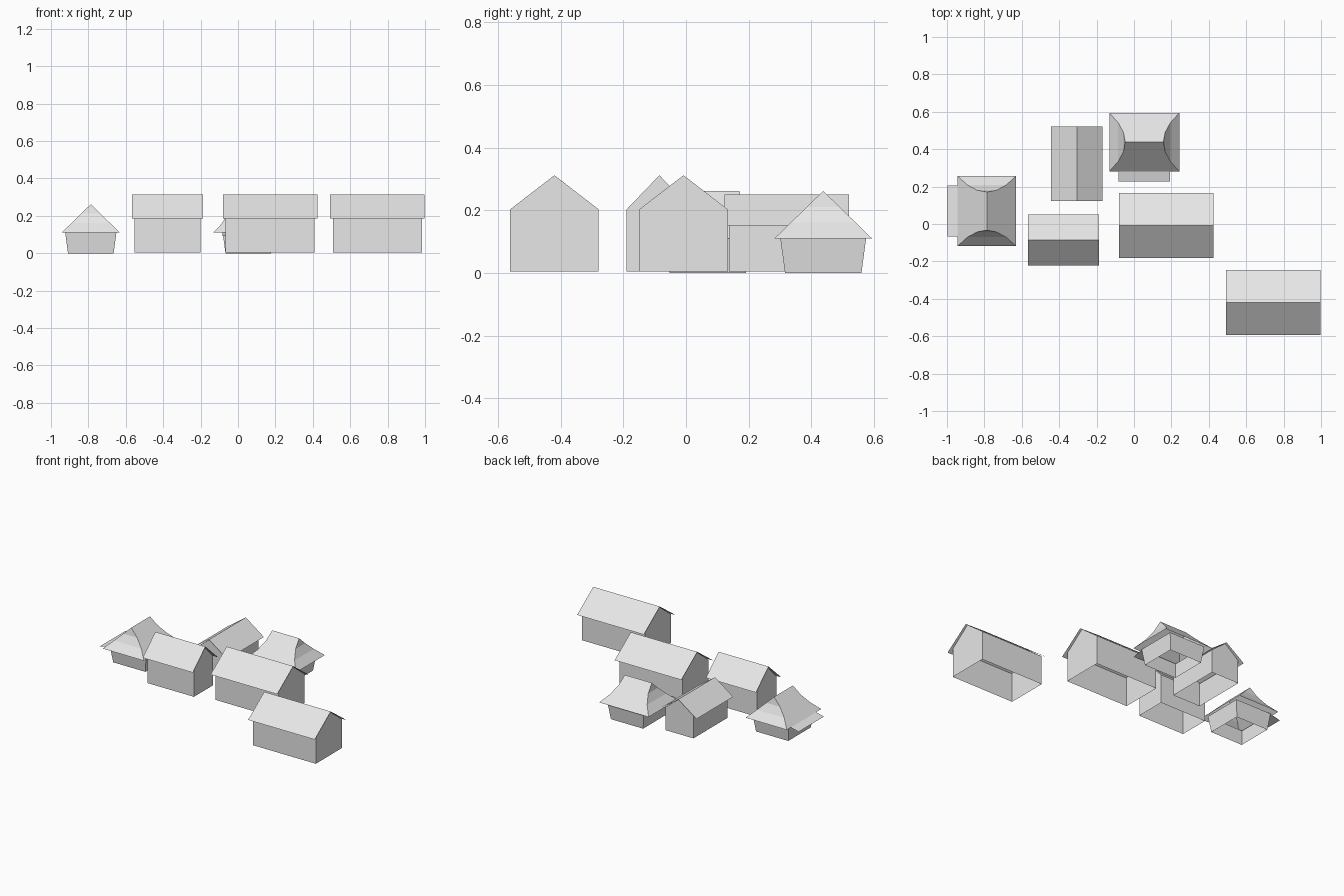
import bpy
import bmesh
import math
from mathutils import Matrix

cube = bpy.data.objects.get("Cube")
if cube:
    bpy.data.objects.remove(cube, do_unlink=True)

grey = bpy.data.materials.new("plain_grey")
grey.use_nodes = True
colour = (0.8, 0.8, 0.8, 1)
grey.diffuse_color = colour
grey.node_tree.nodes["Principled BSDF"].inputs["Base Color"].default_value = colour


def loft(name, rings, place, closed=False, caps=False, sheet=False):
    """Skin a row of equal point rings; sheets face upward, shells outward."""
    bm = bmesh.new()
    rows = [[bm.verts.new(p) for p in ring] for ring in rings]
    n = len(rows[0])
    for a, b in zip(rows, rows[1:]):
        for i in range(n if closed else n - 1):
            j = (i + 1) % n
            bm.faces.new((a[i], a[j], b[j], b[i]))
    if caps:
        bm.faces.new(rows[0])
        bm.faces.new(rows[-1])
    bmesh.ops.recalc_face_normals(bm, faces=bm.faces)
    if sheet and sum(f.normal.z for f in bm.faces) < 0:
        bmesh.ops.reverse_faces(bm, faces=bm.faces)
    mesh = bpy.data.meshes.new(name)
    bm.to_mesh(mesh)
    bm.free()
    mesh.materials.append(grey)
    obj = bpy.data.objects.new(name, mesh)
    obj.matrix_world = place
    bpy.context.collection.objects.link(obj)
    return obj


def placed(x, y, turn):
    return Matrix.Translation((x, y, 0)) @ Matrix.Rotation(math.radians(turn), 4, "Z")


def gabled_house(name, x, y, length, width, top, eave, wall_eave, turn=0):
    """Open-bottomed gabled walls under a thin overhanging roof; ridge along local x."""
    place = placed(x, y, turn)
    hx, hy = length / 2 - 0.0145, width / 2 - 0.0325
    loft(name + "_walls",
         [[(s * hx, -hy, 0.005), (s * hx, -hy, wall_eave), (s * hx, 0, top - 0.001),
           (s * hx, hy, wall_eave), (s * hx, hy, 0.005)] for s in (-1, 1)],
         place, caps=True)
    # the roof sheet replaces the sloping wall tops
    walls = bpy.data.objects[name + "_walls"].data
    bm = bmesh.new()
    bm.from_mesh(walls)
    bm.normal_update()
    slopes = [f for f in bm.faces if abs(f.normal.z) > 0.2]
    bmesh.ops.delete(bm, geom=slopes, context="FACES")
    bm.to_mesh(walls)
    bm.free()
    loft(name + "_roof",
         [[(s * length / 2, -width / 2, eave), (s * length / 2, 0, top),
           (s * length / 2, width / 2, eave)] for s in (-1, 1)],
         place, sheet=True)


def hipped_hut(name, x, y, turn=0):
    """Tapered walls, a roof with flared hip ends, and a small porch sheet."""
    place = placed(x, y, turn)
    top, eave = 0.262, 0.11
    ridge, flare, depth = 0.102, 0.085, 0.156

    def square(half, z):
        return [(-half, -half, z), (half, -half, z), (half, half, z), (-half, half, z)]

    loft(name + "_walls", [square(0.122, 0), square(0.137, 0.112)], place, closed=True)

    # roof rings swell quadratically at the hip ends
    rings = []
    for k in range(1, 4):
        s = k / 3
        hx, hy, z = ridge + flare * s * s, depth * s, top - (top - eave) * s
        rings.append([(-hx, -hy, z), (hx, -hy, z), (hx, hy, z), (-hx, hy, z)])
    rings.insert(0, [(-ridge, 0, top), (ridge, 0, top), (ridge, 0, top), (-ridge, 0, top)])
    roof = loft(name + "_roof", rings, place, closed=True, sheet=True)
    bm = bmesh.new()
    bm.from_mesh(roof.data)
    bmesh.ops.remove_doubles(bm, verts=bm.verts, dist=0.0005)
    bmesh.ops.recalc_face_normals(bm, faces=bm.faces)
    if sum(f.normal.z for f in bm.faces) < 0:
        bmesh.ops.reverse_faces(bm, faces=bm.faces)
    bm.to_mesh(roof.data)
    bm.free()

    loft(name + "_porch_roof",
         [[(-0.137, -0.211, 0.092), (0.137, -0.211, 0.092)],
          [(-0.137, -0.137, 0.11), (0.137, -0.137, 0.11)]],
         place, sheet=True)


# long houses, short houses and huts
gabled_house("front_house", 0.745, -0.42, 0.505, 0.348, 0.313, 0.187, 0.203)
gabled_house("middle_house", 0.172, -0.008, 0.505, 0.348, 0.313, 0.187, 0.203)
gabled_house("short_house", -0.377, -0.085, 0.38, 0.274, 0.313, 0.187, 0.203)
gabled_house("low_house", -0.306, 0.322, 0.398, 0.275, 0.25, 0.152, 0.165, turn=90)
hipped_hut("back_hut", 0.055, 0.438)
hipped_hut("side_hut", -0.787, 0.069, turn=-90)
